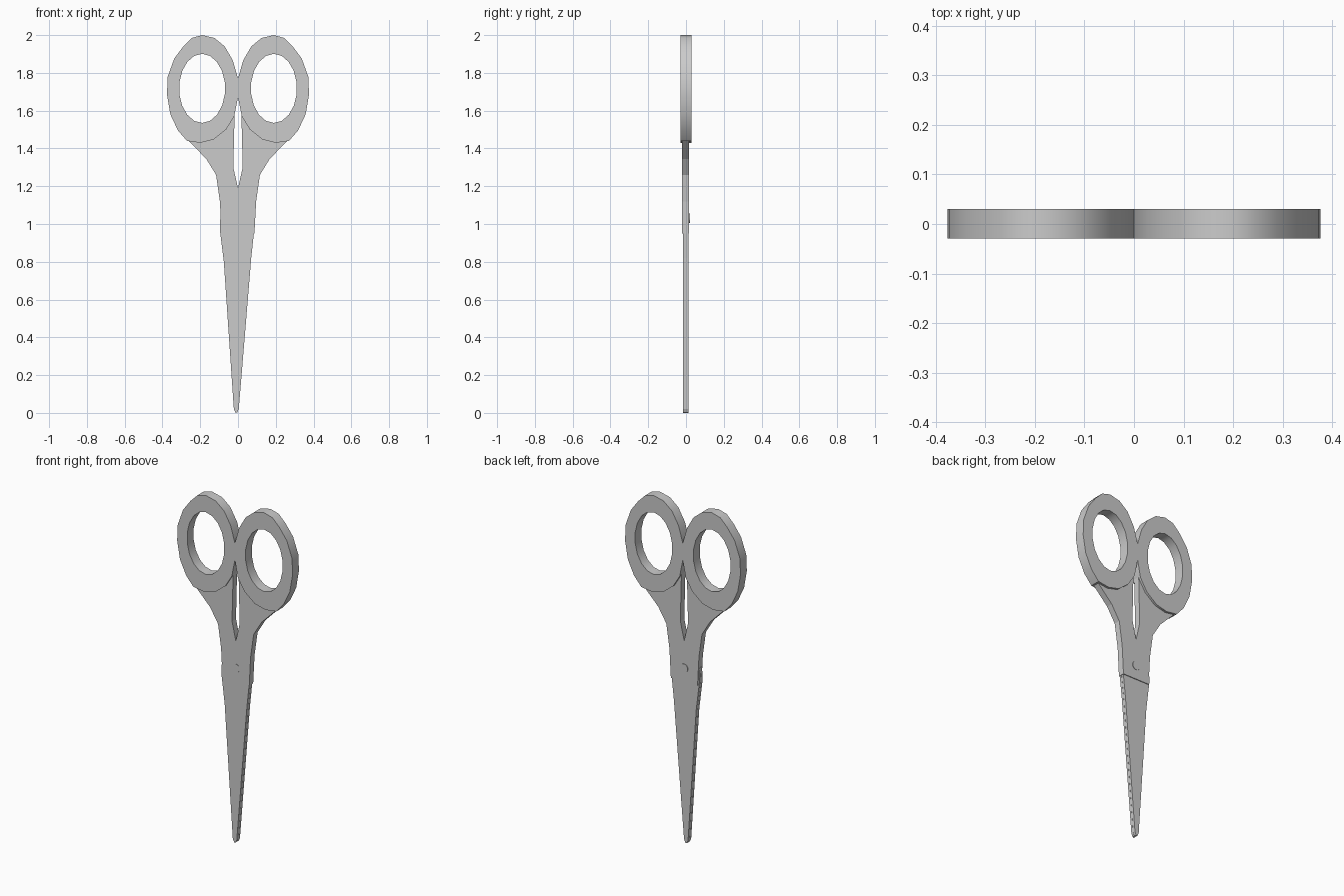
import bpy, bmesh, math

if "Cube" in bpy.data.objects:
    bpy.data.objects.remove(bpy.data.objects["Cube"])


def finish(bm, name, smooth=False):
    bmesh.ops.recalc_face_normals(bm, faces=bm.faces)
    me = bpy.data.meshes.new(name)
    bm.to_mesh(me)
    bm.free()
    ob = bpy.data.objects.new(name, me)
    bpy.context.collection.objects.link(ob)
    if smooth:
        bpy.ops.object.select_all(action='DESELECT')
        ob.select_set(True)
        bpy.context.view_layer.objects.active = ob
        bpy.ops.object.shade_smooth_by_angle(angle=math.radians(30))
    return ob


def plate(name, pts, y0, y1):
    """Extrude an x-z outline between two depths."""
    bm = bmesh.new()
    a = [bm.verts.new((x, y0, z)) for x, z in pts]
    b = [bm.verts.new((x, y1, z)) for x, z in pts]
    n = len(pts)
    bm.faces.new(a)
    bm.faces.new(b[::-1])
    for i in range(n):
        j = (i + 1) % n
        bm.faces.new((a[i], b[i], b[j], a[j]))
    return finish(bm, name)


def ring(name, outer, inner, y0, y1):
    """Flat ring between two outlines of equal point count."""
    bm = bmesh.new()
    loops = [[bm.verts.new((x, y, z)) for x, z in pts]
             for pts, y in ((outer, y0), (outer, y1), (inner, y1), (inner, y0))]
    n = len(outer)
    for k in range(4):
        p, q = loops[k], loops[(k + 1) % 4]
        for i in range(n):
            j = (i + 1) % n
            bm.faces.new((p[i], p[j], q[j], q[i]))
    return finish(bm, name, smooth=True)


# Outlines for the right-hand side, mirrored for the left
RING = [(0.19, 2.0), (0.125, 1.985), (0.07, 1.94), (0.027, 1.865), (0.0, 1.77),
        (0.0, 1.67), (0.02, 1.57), (0.063, 1.50), (0.13, 1.447), (0.20, 1.43),
        (0.27, 1.44), (0.318, 1.495), (0.358, 1.58), (0.376, 1.685),
        (0.372, 1.78), (0.338, 1.875), (0.29, 1.94), (0.245, 1.985)]
HOLE = [(0.19 - 0.122 * math.sin(2 * math.pi * i / 18),
         1.718 + 0.183 * math.cos(2 * math.pi * i / 18)) for i in range(18)]
SHANK = [(0.0, 0.95), (0.087, 0.95), (0.096, 1.12), (0.116, 1.26), (0.168, 1.345),
         (0.262, 1.44), (0.20, 1.48), (0.09, 1.53), (0.018, 1.58), (0.025, 1.30),
         (0.0, 1.19)]

# Finger rings and shanks
for side, s in (("left", -1), ("right", 1)):
    def flip(pts):
        return [(s * x, z) for x, z in pts]
    ring(side + "_finger_ring", flip(RING), flip(HOLE), -0.029, 0.03)
    plate(side + "_shank", flip(SHANK), -0.02, 0.017)

# Closed blades lying one behind the other
BLADE = [(-0.013, 0.0), (-0.004, 0.002), (0.004, 0.02), (0.07, 0.82), (0.086, 0.97),
         (0.086, 1.05), (0.0, 1.15), (-0.093, 1.05), (-0.096, 0.97),
         (-0.075, 0.80), (-0.022, 0.02)]
plate("front_blade", BLADE, -0.017, -0.0025)
plate("back_blade", BLADE, -0.0015, 0.0125)

# Pivot pin
PIN = [(0.025 * math.cos(2 * math.pi * i / 16), 1.03 + 0.025 * math.sin(2 * math.pi * i / 16))
       for i in range(16)]
plate("pivot_pin", PIN, -0.021, 0.02)
